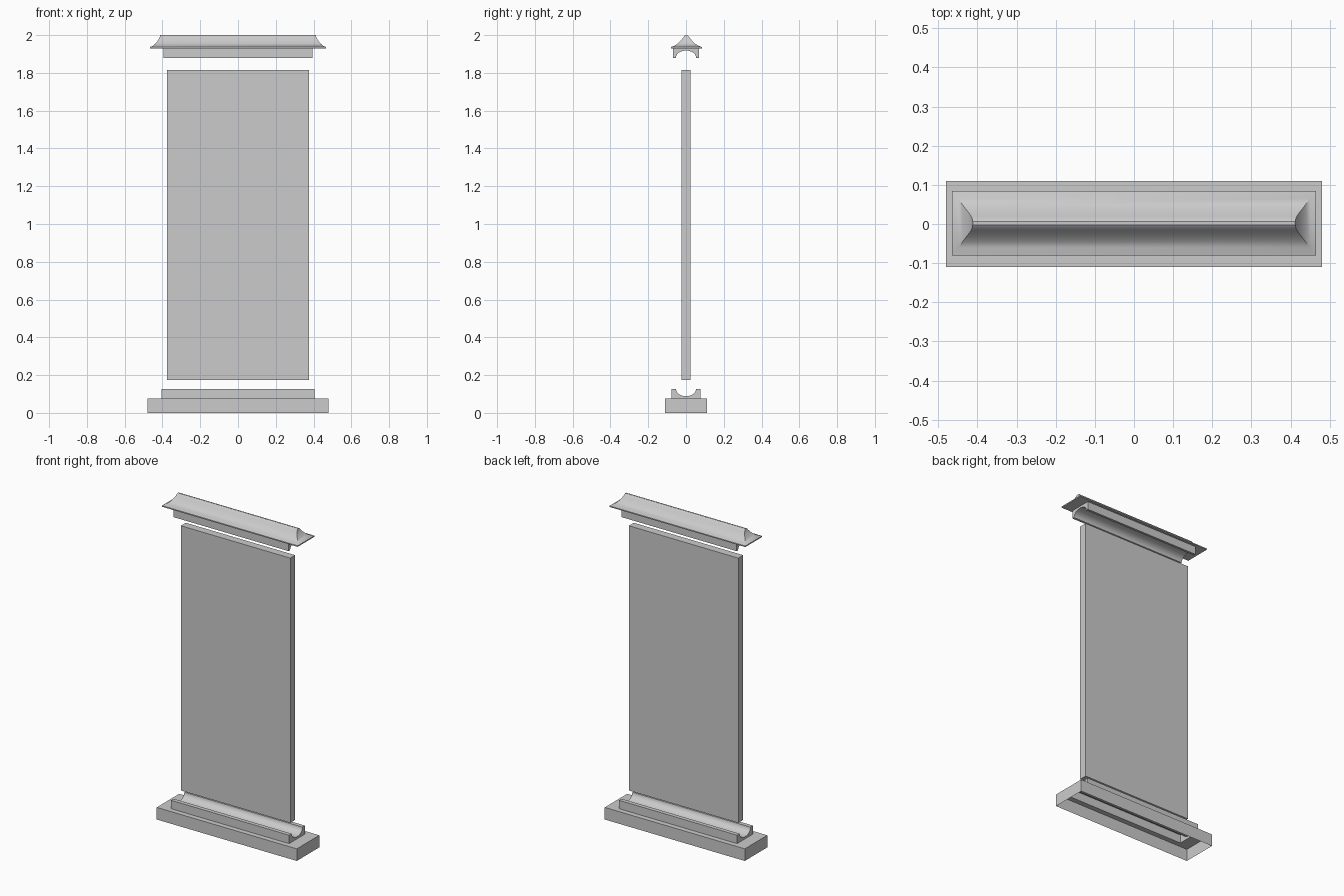
import bpy
import math

if "Cube" in bpy.data.objects:
    bpy.data.objects.remove(bpy.data.objects["Cube"])


def make(name, verts, faces):
    me = bpy.data.meshes.new(name)
    me.from_pydata(verts, [], faces)
    ob = bpy.data.objects.new(name, me)
    bpy.context.collection.objects.link(ob)
    bpy.ops.object.select_all(action='DESELECT')
    bpy.context.view_layer.objects.active = ob
    ob.select_set(True)
    bpy.ops.object.shade_smooth_by_angle(angle=math.radians(32))
    return ob


def loft(name, levels, cap_top=False, cap_bottom=False, y0=0.0):
    """Stack of rectangles given as (half x, half y, z)."""
    verts, faces = [], []
    for x, y, z in levels:
        verts += [(sx * x, y0 + sy * y, z) for sx, sy in ((-1, -1), (1, -1), (1, 1), (-1, 1))]
    for k in range(len(levels) - 1):
        a, b = 4 * k, 4 * k + 4
        for i in range(4):
            j = (i + 1) % 4
            faces.append((a + i, a + j, b + j, b + i))
    if cap_top:
        n = len(verts)
        faces.append((n - 4, n - 3, n - 2, n - 1))
    if cap_bottom:
        faces.append((3, 2, 1, 0))
    return make(name, verts, faces)


def moulding(name, profile, hx):
    """Open (y, z) profile extruded along x, with end caps."""
    n = len(profile)
    verts = [(-hx, y, z) for y, z in profile] + [(hx, y, z) for y, z in profile]
    faces = [(i, i + 1, n + i + 1, n + i) for i in range(n - 1)]
    faces += [tuple(range(n, 2 * n)), tuple(reversed(range(n)))]
    return make(name, verts, faces)


def arc(r, z, depth, steps=16):
    return [(r * math.cos(math.pi * i / steps), z + depth * math.sin(math.pi * i / steps))
            for i in range(steps + 1)]


# hollow base slab, open underneath and below the plinth
loft("base", [(.48, .11, 0), (.48, .11, .075), (.405, .078, .075)])

# grooved plinth
moulding("plinth", [(.078, .075), (.078, .127)] + arc(.053, .127, -.039)
         + [(-.078, .127), (-.078, .075)], .405)

# tall flat panel
loft("panel", [(.375, .024, .175), (.375, .024, 1.815)], cap_top=True, cap_bottom=True)

# arched moulding under the roof
moulding("top_moulding", [(-.068, 1.93), (-.068, 1.88)] + arc(.054, 1.88, .038)[::-1]
         + [(.068, 1.88), (.068, 1.93)], .395)

# flared roof cap with rounded ridge
loft("roof_cap", [(.395, .068, 1.93), (.465, .082, 1.93), (.465, .082, 1.937),
                  (.45, .063, 1.944), (.438, .047, 1.954), (.428, .034, 1.966),
                  (.420, .024, 1.978), (.415, .016, 1.988), (.413, .010, 1.996),
                  (.412, .004, 2.0)], cap_top=True, y0=.002)
